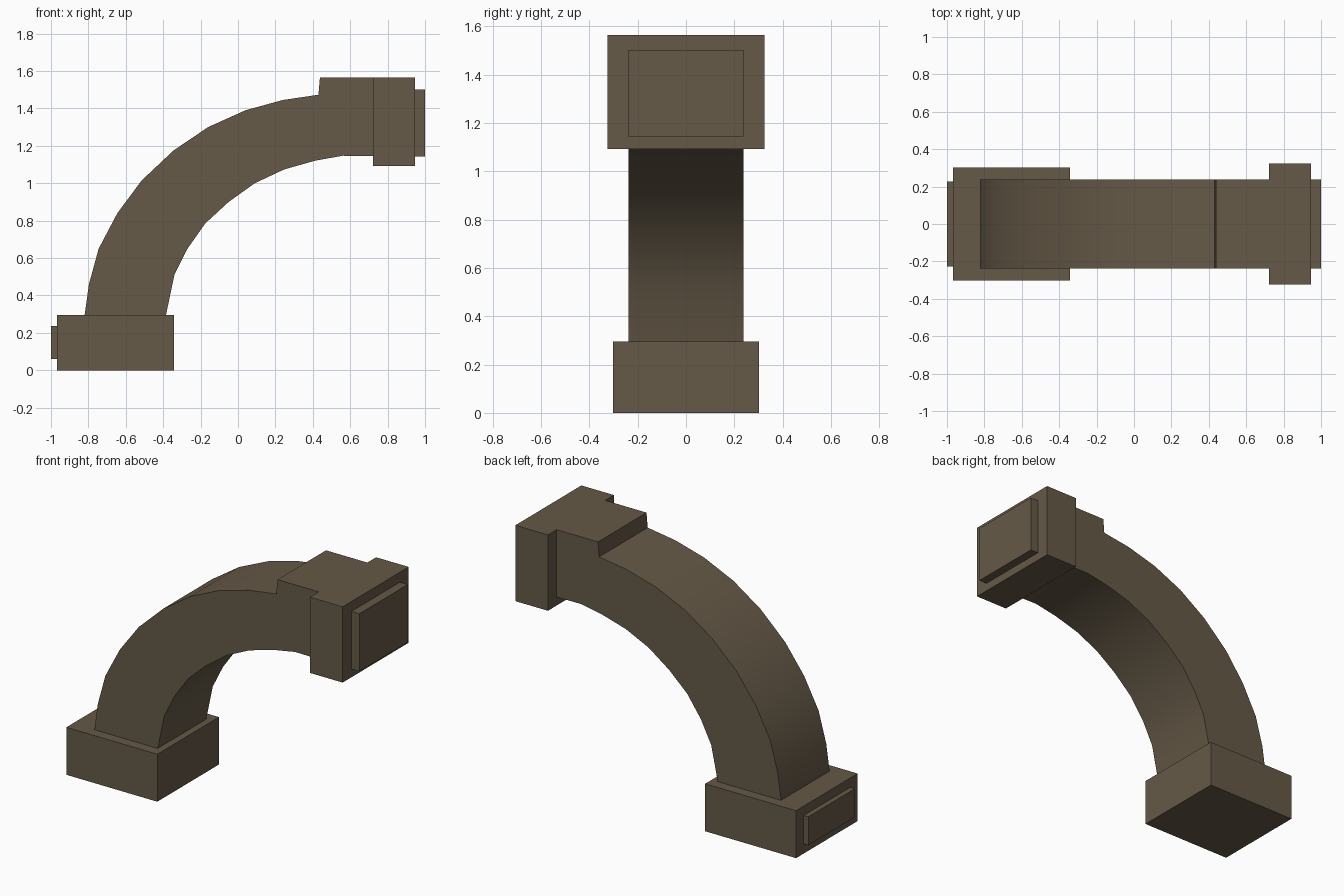
import bpy, bmesh

if "Cube" in bpy.data.objects:
    bpy.data.objects.remove(bpy.data.objects["Cube"])

stone = bpy.data.materials.new("brown stone")
stone.diffuse_color = (0.13, 0.10, 0.063, 1)
stone.use_nodes = True
stone.node_tree.nodes["Principled BSDF"].inputs["Base Color"].default_value = stone.diffuse_color


def finish(name, bm):
    bmesh.ops.recalc_face_normals(bm, faces=bm.faces)
    mesh = bpy.data.meshes.new(name)
    bm.to_mesh(mesh)
    bm.free()
    mesh.materials.append(stone)
    obj = bpy.data.objects.new(name, mesh)
    bpy.context.collection.objects.link(obj)
    return obj


def box(name, x0, x1, half_y, z0, z1):
    bm = bmesh.new()
    bmesh.ops.create_cube(bm, size=1)
    for v in bm.verts:
        v.co.x = x1 if v.co.x > 0 else x0
        v.co.y = half_y if v.co.y > 0 else -half_y
        v.co.z = z1 if v.co.z > 0 else z0
    return finish(name, bm)


def extrude_profile(name, points, half_y):
    bm = bmesh.new()
    face = bm.faces.new([bm.verts.new((x, -half_y, z)) for x, z in points])
    new = bmesh.ops.extrude_face_region(bm, geom=[face], use_keep_orig=True)["geom"]
    for v in new:
        if isinstance(v, bmesh.types.BMVert):
            v.co.y = half_y
    return finish(name, bm)


# Curved arm with the raised neck at its upper end
outer = [(-0.82, 0.295), (-0.797, 0.46), (-0.745, 0.65), (-0.645, 0.84),
         (-0.515, 1.015), (-0.345, 1.175), (-0.16, 1.30), (0.04, 1.39),
         (0.24, 1.445), (0.43, 1.473)]
neck = [(0.438, 1.564), (0.722, 1.564), (0.722, 1.145)]
inner = [(0.56, 1.147), (0.41, 1.12), (0.245, 1.073), (0.09, 1.0),
         (-0.05, 0.90), (-0.175, 0.785), (-0.27, 0.65), (-0.34, 0.51),
         (-0.385, 0.295)]
arm = extrude_profile("curved_arm", outer + neck + inner, 0.238)
bpy.context.view_layer.objects.active = arm
arm.select_set(True)
bpy.ops.object.shade_smooth_by_angle(angle=0.6)

# Blocks at both ends, each with a raised end plate
box("base_block", -0.968, -0.343, 0.302, 0, 0.295)
box("base_end_plate", -1.0, -0.968, 0.228, 0.06, 0.237)
box("head_block", 0.722, 0.946, 0.324, 1.093, 1.564)
box("head_end_plate", 0.946, 1.0, 0.238, 1.144, 1.502)
